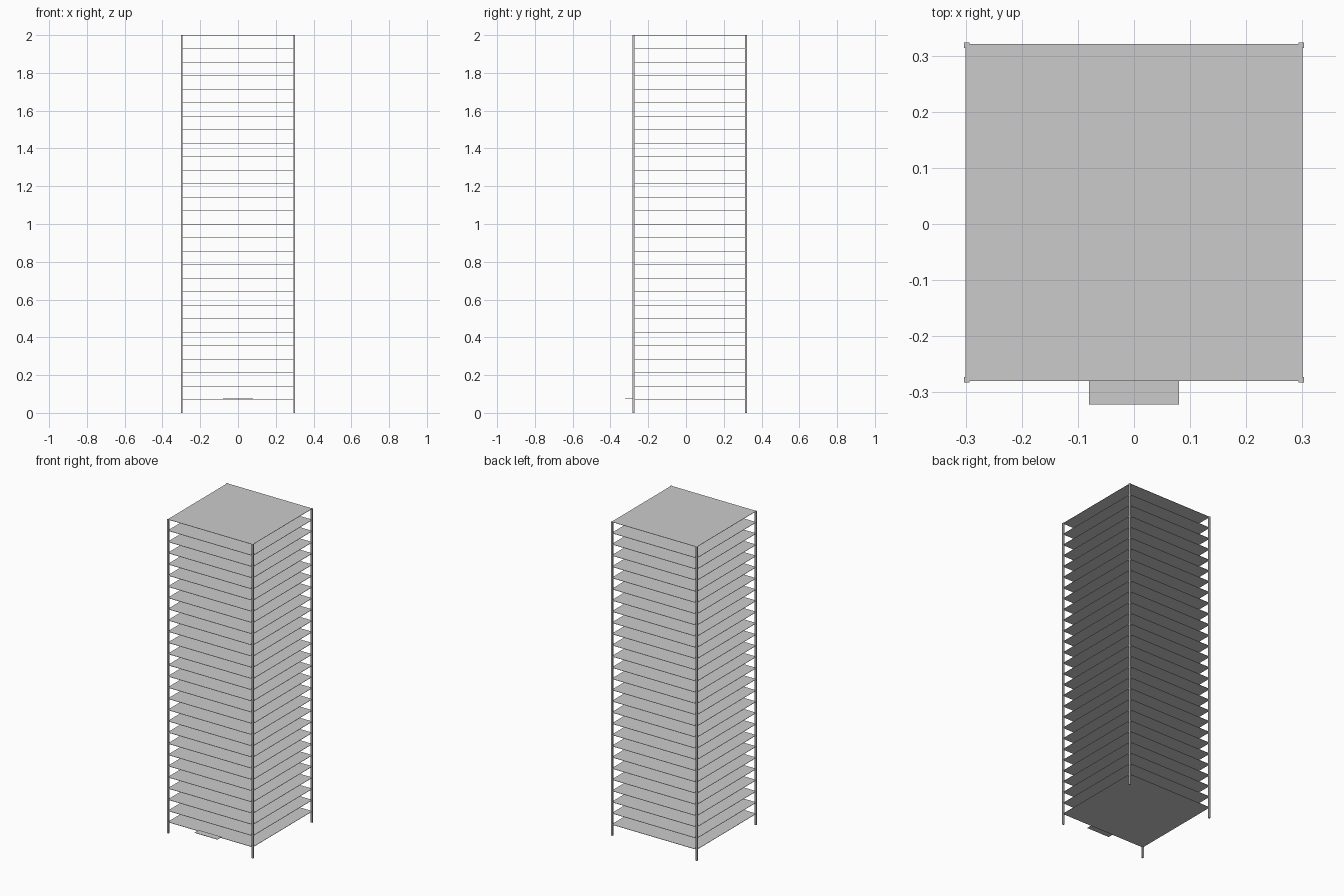
import bpy

if "Cube" in bpy.data.objects:
    bpy.data.objects.remove(bpy.data.objects["Cube"])

FLOORS = 28
STEP = 2.0 / FLOORS
CY = 0.0205      # tower centre in y (canopy projects to the front)
THICK = 0.002    # slab thickness


def box(name, x0, x1, y0, y1, z0, z1):
    bpy.ops.mesh.primitive_cube_add(size=1, location=((x0 + x1) / 2, (y0 + y1) / 2, (z0 + z1) / 2))
    ob = bpy.context.object
    ob.name = name
    ob.scale = (x1 - x0, y1 - y0, z1 - z0)
    bpy.ops.object.transform_apply(location=False, rotation=False, scale=True)
    return ob


# stacked floor slabs, the last one being the roof
for i in range(1, FLOORS + 1):
    z = i * STEP
    name = "roof_slab" if i == FLOORS else f"floor_slab_{i:02d}"
    box(name, -0.3, 0.3, CY - 0.3, CY + 0.3, z - THICK, z)

# full-height corner posts
for sx, side in ((-1, "left"), (1, "right")):
    for sy, end in ((-1, "front"), (1, "back")):
        x, y, r = sx * 0.298, CY + sy * 0.298, 0.005
        box(f"corner_post_{end}_{side}", x - r, x + r, y - r, y + r, 0, 2)

# entrance canopy
box("entrance_canopy", -0.08, 0.08, -0.322, CY - 0.3, 0.076, 0.078)
